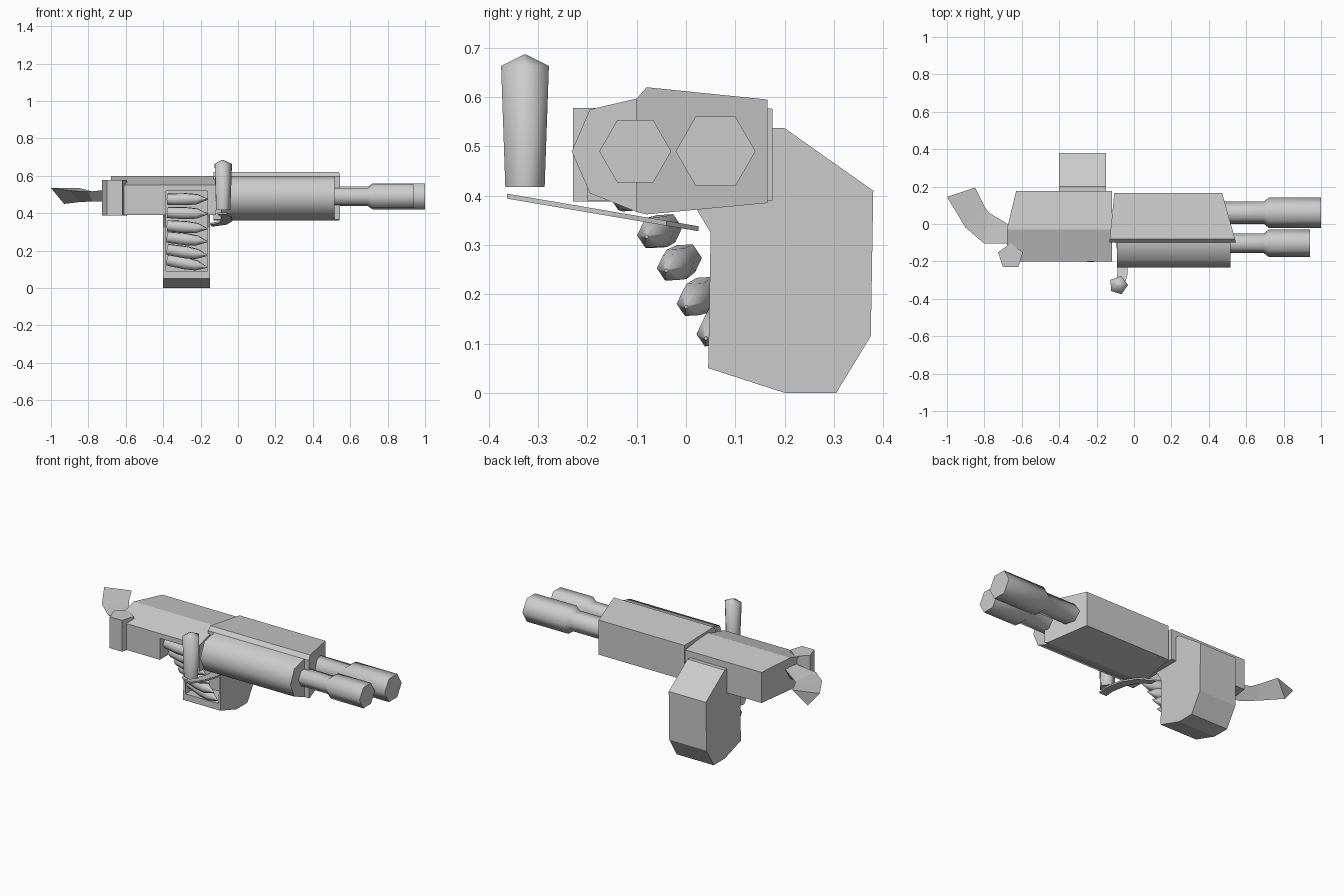
import bpy, bmesh, math
from mathutils import Vector

cube = bpy.data.objects.get("Cube")
if cube:
    bpy.data.objects.remove(cube, do_unlink=True)

COLOUR = (0.6, 0.6, 0.6, 1)
grey = bpy.data.materials.new("plain_grey")
grey.use_nodes = True
grey.diffuse_color = COLOUR
grey.node_tree.nodes["Principled BSDF"].inputs["Base Color"].default_value = COLOUR


def loft(name, rings, smooth=None):
    """Join equal-length rings of points into a capped solid."""
    bm = bmesh.new()
    loops = [[bm.verts.new(p) for p in ring] for ring in rings]
    n = len(loops[0])
    for a, b in zip(loops, loops[1:]):
        for i in range(n):
            j = (i + 1) % n
            bm.faces.new((a[i], a[j], b[j], b[i]))
    bm.faces.new(loops[0][::-1])
    bm.faces.new(loops[-1])
    bmesh.ops.recalc_face_normals(bm, faces=bm.faces)
    mesh = bpy.data.meshes.new(name)
    bm.to_mesh(mesh)
    bm.free()
    mesh.materials.append(grey)
    obj = bpy.data.objects.new(name, mesh)
    bpy.context.collection.objects.link(obj)
    if smooth:
        activate(obj)
        bpy.ops.object.shade_smooth_by_angle(angle=math.radians(smooth))
    return obj


def activate(obj):
    bpy.ops.object.select_all(action='DESELECT')
    obj.select_set(True)
    bpy.context.view_layer.objects.active = obj


def spindle(name, start, axis, first, profile, sides, smooth):
    """Turned part: profile of (distance, radius), first corner towards `first`."""
    axis = Vector(axis).normalized()
    u = Vector(first)
    u = (u - axis * u.dot(axis)).normalized()
    w = axis.cross(u)
    turns = [math.tau * i / sides for i in range(sides)]
    rings = [[Vector(start) + axis * d + (u * math.cos(t) + w * math.sin(t)) * r
              for t in turns] for d, r in profile]
    return loft(name, rings, smooth)


def cut(obj, cutter):
    mod = obj.modifiers.new("pocket", 'BOOLEAN')
    mod.operation = 'DIFFERENCE'
    mod.solver = 'EXACT'
    mod.object = cutter
    activate(obj)
    bpy.ops.object.modifier_apply(modifier=mod.name)


# Twin six-sided barrels with thicker muzzles
for name, y, r, thin, tip in (("rear_barrel", 0.06, 0.081, 0.06, 1.0),
                              ("front_barrel", -0.103, 0.073, 0.053, 0.94)):
    spindle(name, (0.4, y, 0.49), (1, 0, 0), (0, 1, 0),
            [(0, thin), (0.295, thin), (0.32, r), (tip - 0.4, r)], 6, 62)

# Main housing with slanted ends
section = [(-0.08, 0.62), (0.165, 0.595), (0.165, 0.385),
           (-0.08, 0.362), (-0.1, 0.367), (-0.1, 0.597)]
loft("main_housing", [[(-0.13 + max(0, y + 0.08) * 0.1, y, z) for y, z in section],
                      [(0.54 - (y + 0.08) * 0.28, y, z) for y, z in section]])

# Rounded front cover
section = [(-0.085, 0.597), (-0.1, 0.597), (-0.195, 0.575), (-0.232, 0.49),
           (-0.195, 0.405), (-0.1, 0.367), (-0.085, 0.367)]
loft("front_cover", [[(x, y, z) for y, z in section] for x in (-0.09, 0.515)], 62)

# Rear receiver body, angled at its back end
section = [(0.176, 0.576), (-0.03, 0.6), (-0.2, 0.55), (-0.2, 0.39), (0.176, 0.39)]
body = loft("rear_body", [[(-0.68 + max(0, y + 0.03) * 0.24, y, z) for y, z in section],
                          [(-0.118, y, z) for y, z in section]])

# Magazine with an open front
section = [(0.0, 0.537), (0.2, 0.537), (0.38, 0.41), (0.375, 0.115), (0.305, 0),
           (0.2, 0), (0.045, 0.05), (0.05, 0.325), (0.02, 0.375), (0.0, 0.4)]
magazine = loft("magazine", [[(x, y, z) for y, z in section] for x in (-0.4, -0.15)])

# Shared pocket for the cartridges
pocket = loft("pocket_cutter", [[(x, y, z) for y, z in
              ((-0.4, 0.09), (0.18, 0.09), (0.18, 0.52), (-0.4, 0.52))]
              for x in (-0.385, -0.162)])
cut(body, pocket)
cut(magazine, pocket)
bpy.data.objects.remove(pocket, do_unlink=True)

# Curved stack of cartridges
stack = [(-0.165, 0.475), (-0.115, 0.4), (-0.06, 0.325),
         (-0.02, 0.26), (0.02, 0.19), (0.06, 0.13)]
for i, (y, z) in enumerate(stack):
    drop = 0.008 * i
    spindle(f"cartridge_{i + 1}", (-0.375, y + 0.02, z + drop / 2),
            (0.21, -0.04, -drop), (0, 0.5, 1),
            [(0, 0.033), (0.1, 0.036), (0.16, 0.03), (0.215, 0.004)], 6, 62)

# Upright crank grip
spindle("crank_grip", (-0.083, -0.327, 0.418), (0, 0, 1), (0.3, 1, 0),
        [(0, 0.042), (0.245, 0.051), (0.268, 0.003)], 5, 75)

# Thin curved crank arm, sloping down towards the back
outline = [(-0.11, -0.363), (-0.06, -0.363), (-0.035, -0.27), (-0.03, -0.15),
           (-0.06, -0.04), (-0.14, 0.025), (-0.15, -0.03), (-0.1, -0.09),
           (-0.085, -0.17), (-0.09, -0.28)]
loft("crank_arm", [[(x, y, 0.333 + (0.025 - y) * 0.17 + h) for x, y in outline]
                   for h in (-0.005, 0.005)])

# Short upright rear handle post
spindle("rear_post", (-0.66, -0.173, 0.388), (0, 0, 1), (0, 1, 0),
        [(0, 0.07), (0.19, 0.07)], 5, None)

# Bent triangular tail: outer edge, inner edge and lower ridge
loft("tail_stock", [
    [(-0.66, -0.105, 0.53), (-0.66, -0.01, 0.53), (-0.66, -0.055, 0.46)],
    [(-0.8, -0.105, 0.515), (-0.775, 0.06, 0.515), (-0.78, -0.03, 0.463)],
    [(-0.9, -0.02, 0.522), (-0.8, 0.095, 0.522), (-0.845, 0.04, 0.46)],
    [(-1.0, 0.145, 0.535), (-0.85, 0.195, 0.535), (-0.93, 0.16, 0.45)],
])
